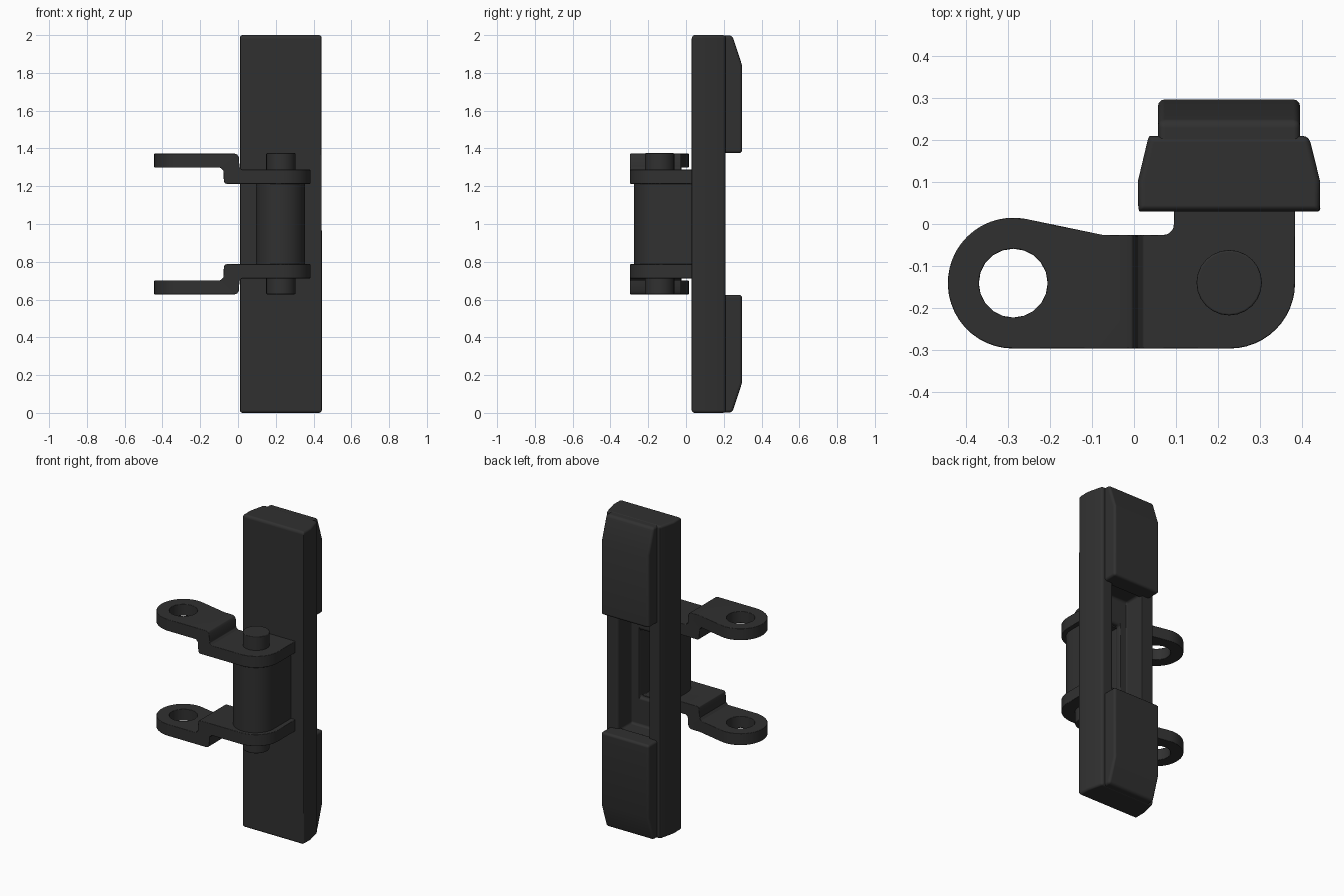
import bpy, bmesh
from math import sin, cos, radians

if "Cube" in bpy.data.objects:
    bpy.data.objects.remove(bpy.data.objects["Cube"])

dark = bpy.data.materials.new('dark_steel')
dark.diffuse_color = (0.03, 0.03, 0.03, 1)
dark.use_nodes = True
dark.node_tree.nodes["Principled BSDF"].inputs["Base Color"].default_value = dark.diffuse_color

def prism(name, pts, axis, lo, hi):
    """Extrude a 2D outline along an axis: z takes (x,y), y takes (x,z), x takes (y,z)."""
    place = {'z': lambda a, b, h: (a, b, h),
             'y': lambda a, b, h: (a, h, b),
             'x': lambda a, b, h: (h, a, b)}[axis]
    bm = bmesh.new()
    face = bm.faces.new([bm.verts.new(place(a, b, lo)) for a, b in pts])
    ext = bmesh.ops.extrude_face_region(bm, geom=[face])
    verts = [g for g in ext['geom'] if isinstance(g, bmesh.types.BMVert)]
    bmesh.ops.translate(bm, verts=verts, vec=place(0, 0, hi - lo))
    bmesh.ops.recalc_face_normals(bm, faces=bm.faces)
    me = bpy.data.meshes.new(name)
    bm.to_mesh(me)
    bm.free()
    me.materials.append(dark)
    ob = bpy.data.objects.new(name, me)
    bpy.context.collection.objects.link(ob)
    return ob

def rect(x0, x1, y0, y1):
    return [(x0, y0), (x1, y0), (x1, y1), (x0, y1)]

def arc(cx, cy, r, a0, a1, n):
    return [(cx + r * cos(radians(a0 + (a1 - a0) * i / n)),
             cy + r * sin(radians(a0 + (a1 - a0) * i / n))) for i in range(n + 1)]

def select(ob):
    bpy.ops.object.select_all(action='DESELECT')
    ob.select_set(True)
    bpy.context.view_layer.objects.active = ob

def boolean(ob, cutter, op):
    cutter.hide_render = True
    m = ob.modifiers.new('bool', 'BOOLEAN')
    m.operation, m.object, m.solver = op, cutter, 'EXACT'
    select(ob)
    bpy.ops.object.modifier_apply(modifier=m.name)
    bpy.data.objects.remove(cutter)

def finish(ob, width, segments=3):
    select(ob)
    bpy.ops.object.shade_smooth_by_angle(angle=radians(35))
    b = ob.modifiers.new('bevel', 'BEVEL')
    b.width, b.segments, b.harden_normals = width, segments, True
    b.limit_method, b.angle_limit = 'ANGLE', radians(40)

def pocket():
    return prism('pocket_cutter', rect(0.165, 0.28, 0.79, 1.22), 'y', -0.05, 0.12)

# Long bar with a channel in its back between the pads and a pocket in the channel floor
bar = prism('shoe_bar', [(0.01, 0.03), (0.443, 0.03), (0.443, 0.105), (0.417, 0.21),
                         (0.035, 0.21), (0.01, 0.105)], 'z', 0, 2)
boolean(bar, prism('channel_cutter', rect(0.115, 0.335, 0.07, 0.3), 'z', 0.61, 1.39),
        'DIFFERENCE')
boolean(bar, pocket(), 'DIFFERENCE')
finish(bar, 0.015)

# Rounded housing between the lugs
housing = prism('pin_housing', [(0.095, 0.035)] + arc(0.225, -0.145, 0.13, 180, 360, 20)
                + [(0.355, 0.035)], 'z', 0.77, 1.23)
boolean(housing, pocket(), 'DIFFERENCE')
finish(housing, 0.004, 1)

# Cranked lug plan outline and side profile (heights measured from the middle)
plan = ([(0.095, 0.04)] + arc(0.07, -0.001, 0.025, 0, -90, 5) + [(-0.075, -0.026)]
        + arc(-0.288, -0.141, 0.156, 79, 270, 24)
        + arc(0.228, -0.141, 0.156, 270, 360, 12) + [(0.384, 0.04)])
crank = [(-0.5, 0.373), (-0.02, 0.373), (-0.004, 0.368), (0.004, 0.355), (0.008, 0.3),
         (0.022, 0.288), (0.5, 0.288), (0.5, 0.213), (-0.06, 0.213), (-0.071, 0.217),
         (-0.075, 0.23), (-0.078, 0.283), (-0.092, 0.298), (-0.5, 0.298)]
pad_side = [(0.18, 0.998), (0.245, 0.998), (0.297, 0.84), (0.297, 0.375), (0.18, 0.375)]

for s, label in ((1, 'upper'), (-1, 'lower')):
    # Lug with an eye hole
    lug = prism(label + '_lug', plan, 'z', 0.5, 1.5)
    boolean(lug, prism('crank_cutter', [(x, 1 + s * z) for x, z in crank], 'y', -0.6, 0.4),
            'INTERSECT')
    boolean(lug, prism('eye_cutter', arc(-0.288, -0.141, 0.082, 0, 360, 20)[:-1],
                       'z', 0.3, 1.7), 'DIFFERENCE')
    finish(lug, 0.004, 1)
    # Back pad sunk into the bar
    pad = prism(label + '_pad', [(y, 1 + s * z) for y, z in pad_side], 'x', 0.057, 0.396)
    finish(pad, 0.016)

# Pin through the housing and both lugs
pin = prism('hinge_pin', arc(0.227, -0.14, 0.078, 0, 360, 24)[:-1], 'z', 0.628, 1.375)
finish(pin, 0.005, 2)
